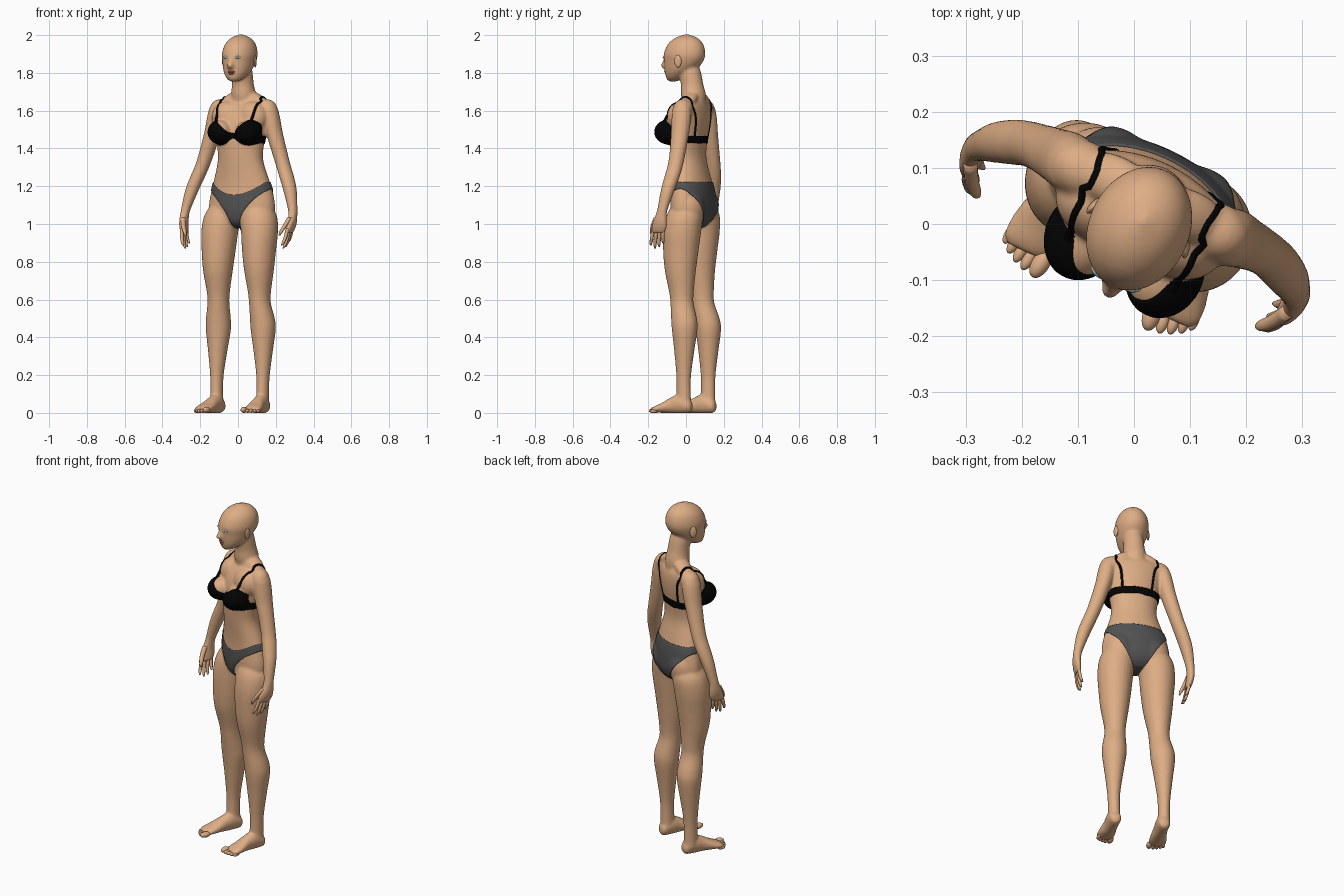
import bpy, bmesh, math
from mathutils import Matrix, Vector
from mathutils.bvhtree import BVHTree

if "Cube" in bpy.data.objects:
    bpy.data.objects.remove(bpy.data.objects["Cube"])

# Figure is built facing -y, then leaned slightly and turned to its final heading
LEAN = Matrix(((1, 0, .011, -.009), (0, 1, 0, 0), (0, 0, 1, 0), (0, 0, 0, 1)))
POSE = Matrix.Rotation(math.radians(-25), 4, 'Z') @ LEAN


def material(name, rgb):
    m = bpy.data.materials.new(name)
    m.diffuse_color = (*rgb, 1)
    m.use_nodes = True
    m.node_tree.nodes["Principled BSDF"].inputs["Base Color"].default_value = m.diffuse_color
    return m


SKIN = material("skin", (.73, .42, .235))
BLACK = material("black_cloth", (.001, .001, .001))
GREY = material("grey_cloth", (.085, .085, .085))
RED = material("lip_red", (.65, .13, .1))
WHITE = material("eye_white", (.85, .85, .83))
BLUE = material("iris_blue", (.05, .4, .5))


def spline(rows, steps=4):
    out = []
    for i in range(len(rows) - 1):
        p = [rows[max(0, min(len(rows) - 1, i + k))] for k in (-1, 0, 1, 2)]
        for s in range(steps):
            t = s / steps
            out.append([.5 * (2 * b + (c - a) * t + (2 * a - 5 * b + 4 * c - d) * t * t
                              + (3 * b - a - 3 * c + d) * t ** 3) for a, b, c, d in zip(*p)])
    return out + [list(rows[-1])]


def loft(bm, rows, side=1, axis='z', n=28):
    """rows: centre x, y, z and the two half-widths of an elliptical section"""
    rings = []
    for x, y, z, a, b in spline(rows):
        ring = []
        for k in range(n):
            t = math.tau * k / n
            c, s = max(a, .001) * math.cos(t), max(b, .001) * math.sin(t)
            ring.append(bm.verts.new((side * (x + c), y + (s if axis == 'z' else 0),
                                      z + (s if axis == 'y' else 0))))
        rings.append(ring)
    for r, q in zip(rings, rings[1:]):
        for k in range(n):
            bm.faces.new((r[k], r[k - 1], q[k - 1], q[k]))
    bm.faces.new(rings[0])
    bm.faces.new(rings[-1])


def ball(bm, c, r, rot=0, tilt=0):
    m = (Matrix.Translation(c) @ Matrix.Rotation(rot, 4, 'Z') @ Matrix.Rotation(tilt, 4, 'Y')
         @ Matrix.Diagonal((*r, 1)))
    bmesh.ops.create_uvsphere(bm, u_segments=24, v_segments=14, radius=1, matrix=m)


def make(name, bm, mat=None):
    bmesh.ops.recalc_face_normals(bm, faces=bm.faces)
    me = bpy.data.meshes.new(name)
    bm.to_mesh(me)
    for p in me.polygons:
        p.use_smooth = True
    ob = bpy.data.objects.new(name, me)
    bpy.context.collection.objects.link(ob)
    if mat:
        me.materials.append(mat)
    return ob


def baked(ob):
    bpy.context.view_layer.update()
    me = bpy.data.meshes.new_from_object(ob.evaluated_get(bpy.context.evaluated_depsgraph_get()))
    bpy.data.objects.remove(ob)
    bm = bmesh.new()
    bm.from_mesh(me)
    return bm


def fuse(bm):
    """blend overlapping volumes into one skin"""
    ob = make("blend", bm)
    r = ob.modifiers.new("r", 'REMESH')
    r.mode, r.voxel_size = 'VOXEL', .006
    s = ob.modifiers.new("s", 'SMOOTH')
    s.factor, s.iterations = .5, 12
    return baked(ob)


core = bmesh.new()
# torso
loft(core, [(0, .04, .985, .05, .05), (0, .04, 1.01, .12, .08), (0, .043, 1.05, .178, .096),
            (0, .043, 1.1, .187, .1), (0, .042, 1.18, .172, .096), (0, .033, 1.25, .15, .09),
            (0, .018, 1.35, .125, .085), (0, .018, 1.45, .137, .091), (0, .024, 1.52, .151, .095),
            (0, .034, 1.58, .16, .088), (0, .044, 1.625, .155, .072), (0, .048, 1.655, .125, .054),
            (0, .048, 1.69, .072, .048)], n=40)
# neck
loft(core, [(0, .055, 1.6, .06, .055), (0, .048, 1.68, .066, .066), (0, .04, 1.74, .057, .06),
            (0, .028, 1.8, .055, .06), (0, .015, 1.85, .05, .055)])
# head and nose
loft(core, [(0, -.075, 1.753, .012, .012), (0, -.062, 1.765, .038, .04), (0, -.046, 1.79, .06, .064),
            (0, -.026, 1.82, .075, .088), (0, -.009, 1.86, .085, .107), (0, -.003, 1.9, .09, .114),
            (0, .003, 1.95, .078, .098), (0, .008, 1.985, .049, .061), (0, .01, 2.006, .002, .002)], n=40)
loft(core, [(0, -.106, 1.89, .009, .012), (0, -.115, 1.858, .013, .016), (0, -.121, 1.838, .018, .02),
            (0, -.112, 1.821, .014, .014)])
for s in (1, -1):
    ball(core, (s * .08, -.056, 1.487), (.066, .08, .064))           # bust
    ball(core, (s * .075, .005, 1.565), (.085, .066, .085))          # upper chest
    ball(core, (s * .13, .05, 1.61), (.062, .052, .052))             # shoulder cap
    ball(core, (s * .075, .056, 1.66), (.075, .045, .03), 0, s * .5)  # neck-to-shoulder slope
    ball(core, (s * .085, .058, 1.085), (.095, .085, .11))           # seat
    # legs: the left one stands further out and its shin further back
    legs = [(.082, .04, 1.12, .06, .06), (.099, .04, 1.05, .095, .095), (.11, .03, .96, .097, .101),
            (.112, .022, .85, .088, .094), (.114, .02, .75, .077, .083), (.115, .026, .64, .06, .066),
            (.117, .03, .58, .057, .062), (.125, .045, .5, .065, .069), (.128, .05, .44, .066, .068),
            (.13, .048, .33, .051, .054), (.132, .045, .2, .035, .04), (.131, .044, .1, .032, .039),
            (.131, .045, .04, .034, .04)]
    feet = [(.131, .091, .034, .013, .015), (.131, .078, .036, .031, .035), (.132, .03, .05, .037, .053),
            (.134, -.02, .042, .038, .044), (.139, -.07, .028, .047, .028),
            (.142, -.11, .019, .048, .018), (.144, -.127, .015, .036, .01)]
    back, out = (.014, .012) if s < 0 else (0, 0)
    loft(core, [(x + out, y + back * max(0, min(1, (.75 - z) * 3)), z, a, b) for x, y, z, a, b in legs], s)
    loft(core, [(x + out * .5, y + back * max(0, min(1, (y + .1) * 10)), z, a, b)
                for x, y, z, a, b in feet], s, 'y')
shape = fuse(core.copy())

# arms and palms
for s in (1, -1):
    loft(core, [(.136, .05, 1.64, .032, .035), (.149, .05, 1.615, .044, .049), (.161, .052, 1.56, .047, .053),
                (.175, .053, 1.5, .045, .05), (.19, .053, 1.45, .043, .047), (.212, .053, 1.38, .041, .043),
                (.236, .05, 1.31, .039, .041), (.26, .042, 1.25, .039, .041), (.286, .029, 1.18, .036, .037),
                (.307, .014, 1.1, .027, .03), (.315, .006, 1.06, .023, .029), (.317, -.002, 1.02, .021, .038),
                (.313, -.01, .985, .019, .044), (.306, -.018, .953, .014, .039)], s)
body = fuse(core)
for v in body.verts:
    v.co.z = max(v.co.z, 0)
surface = BVHTree.FromBMesh(body)
parts = [make("body", body, SKIN)]

# fingers, thumbs, toes and ears
digits = bmesh.new()
ears = bmesh.new()
for s in (1, -1):
    for i, length in enumerate((.08, .094, .088, .068)):
        y, dy = -.046 + i * .0185, -.026 + i * .006
        loft(digits, [(.308, y, .975, .0095, .0095), (.303, y + dy * .4, .965 - length * .4, .0095, .0095),
                      (.294, y + dy * .8, .965 - length * .8, .008, .008),
                      (.286, y + dy, .965 - length, .004, .004)], s, n=12)
    loft(digits, [(.312, -.025, 1.035, .013, .015), (.298, -.05, .995, .012, .014),
                  (.282, -.067, .96, .01, .011), (.274, -.072, .938, .004, .004)], s, n=12)
    for x, y, r in ((.106, -.134, .018), (.129, -.136, .012), (.147, -.13, .0115),
                    (.164, -.121, .011), (.178, -.109, .0105)):
        ball(digits, (s * x - (.006 if s < 0 else 0), y, r * .9), (r * .9, r * 1.1 + .009, r * .9), s * .12)
    ball(ears, (s * .089, .0, 1.862), (.008, .019, .033), s * .35)
parts += [make("fingers_and_toes", digits, SKIN), make("ears", ears, SKIN)]

# eyes and lips, seated on the face
whites, irises, lips = bmesh.new(), bmesh.new(), bmesh.new()
for s in (1, -1):
    co, nor, _, _ = surface.ray_cast(Vector((s * .036, -.5, 1.882)), Vector((0, 1, 0)))
    ball(whites, co + nor * -.002, (.015, .006, .007), s * .4)
    ball(irises, co + nor * .001, (.006, .0045, .006), s * .4)
for z, w, h in ((1.806, .022, .005), (1.797, .018, .006)):
    co = surface.ray_cast(Vector((0, -.5, z)), Vector((0, 1, 0)))[0]
    ball(lips, co + Vector((0, .005, 0)), (w, .011, h))
parts += [make("eyes", whites, WHITE), make("irises", irises, BLUE), make("lips", lips, RED)]


def in_briefs(p):
    x, t = abs(p.x), max(0, min(1, (p.y + .01) / .11))
    top = 1.222 - (1 - t) * .068 * (1 - min(1, (x / .155) ** 2))
    low = .965 + .21 * (max(0, x - .02) / .14) ** (.5 + .5 * t)
    return low < p.z < top


def in_bra(p):
    x = abs(p.x)
    cup = (p.y < -.02 and ((x - .083) / .078) ** 2 + ((p.z - 1.485) / .066) ** 2 < 1
           and p.z < 1.475 + .9 * (x - .01))
    band = p.y > -.06 and 1.428 < p.z < 1.468
    bridge = p.y < 0 and x < .03 and 1.455 < p.z < 1.48
    return cup or band or bridge


def garment(name, test, mat):
    """lift a patch of the skin, smooth its hem and thicken it"""
    bm = shape.copy()
    bmesh.ops.delete(bm, geom=[f for f in bm.faces if not test(f.calc_center_median())], context='FACES')
    bm.normal_update()
    for v in bm.verts:
        v.co += v.normal * .004
    for _ in range(16):
        moved = []
        for v in bm.verts:
            near = [e.other_vert(v).co for e in v.link_edges if e.is_boundary]
            if len(near) == 2:
                moved.append((v, v.co * .5 + (near[0] + near[1]) * .25))
        for v, co in moved:
            v.co = co
    ob = make(name, bm)
    ob.modifiers.new("t", 'SOLIDIFY').thickness = .006
    return make(name, baked(ob), mat)


parts += [garment("briefs", in_briefs, GREY), garment("bra", in_bra, BLACK)]

# bra straps follow the shoulder surface
path = spline([(.108, -.1, 1.535), (.116, -.07, 1.6), (.121, -.01, 1.66), (.122, .05, 1.69),
               (.118, .1, 1.65), (.107, .14, 1.56), (.1, .13, 1.46)], 5)
for s, name in ((1, "left_strap"), (-1, "right_strap")):
    cu = bpy.data.curves.new(name, 'CURVE')
    cu.dimensions, cu.bevel_depth, cu.bevel_resolution = '3D', .0075, 3
    sp = cu.splines.new('POLY')
    sp.points.add(len(path) - 1)
    for pt, p in zip(sp.points, path):
        co, nor, _, _ = surface.find_nearest(Vector((s * p[0], p[1], p[2])))
        pt.co = (*(co - nor * .003), 1)
    ob = bpy.data.objects.new(name, cu)
    bpy.context.collection.objects.link(ob)
    parts.append(make(name, baked(ob), BLACK))

for ob in parts:
    ob.data.transform(POSE)
